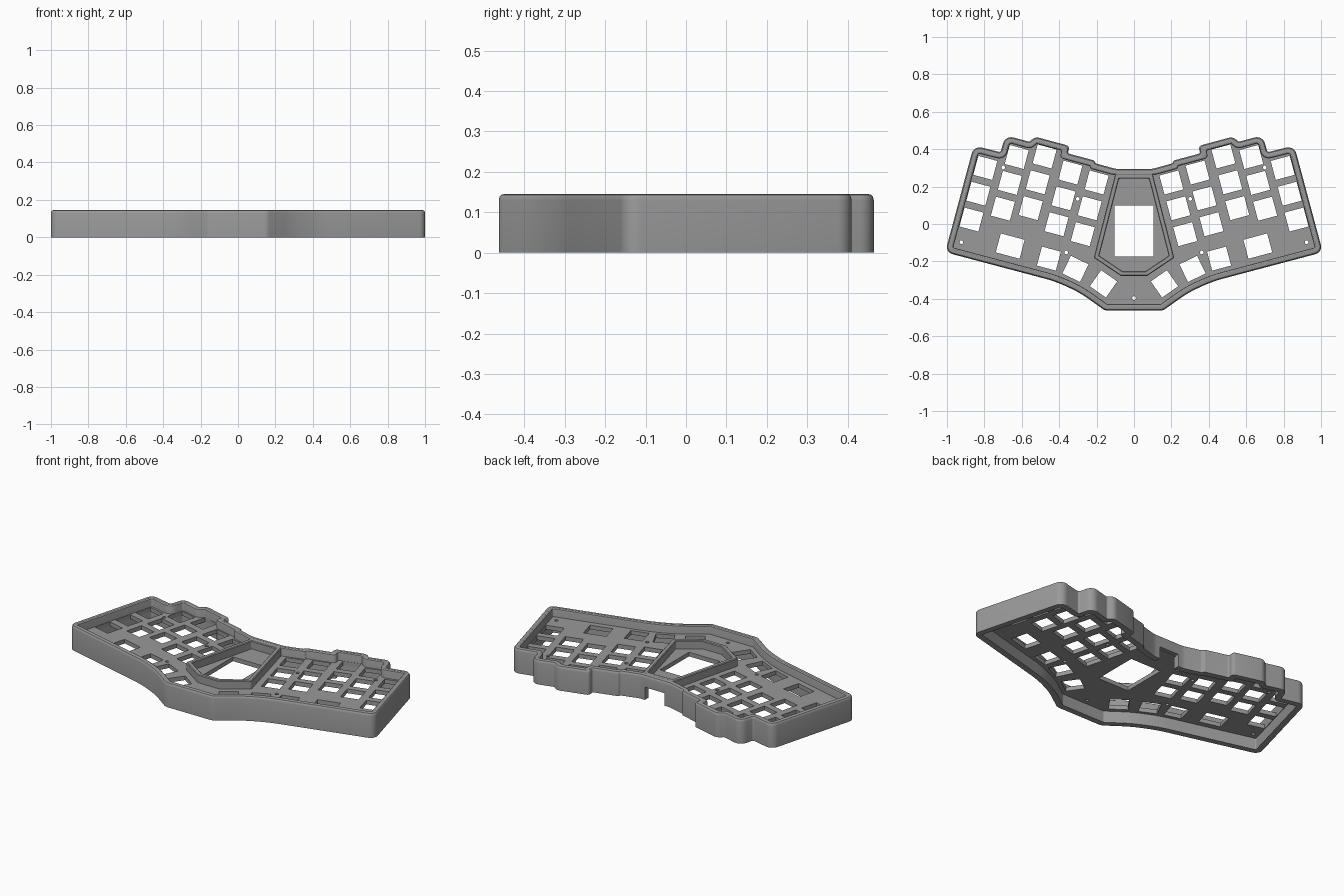
import bpy, bmesh, math
from mathutils import Vector, Matrix

if "Cube" in bpy.data.objects:
    bpy.data.objects.remove(bpy.data.objects["Cube"])

TILT = math.radians(15)
C, S = math.cos(TILT), math.sin(TILT)

grey = bpy.data.materials.new("case grey")
grey.diffuse_color = (0.32, 0.32, 0.32, 1)
grey.use_nodes = True
grey.node_tree.nodes["Principled BSDF"].inputs["Base Color"].default_value = grey.diffuse_color


def tilted(u, v):
    """Point in the tilted frame of the right-hand key columns."""
    return (u * C - v * S, u * S + v * C)


def mirrored(half):
    """Close a right-half outline (x, y, corner radius), anticlockwise."""
    return half + [(-x, y, r) for x, y, r in reversed(half)]


def outline(corners, inset, segs=6):
    """Inset the corners, then round them; always the same point count."""
    n = len(corners)
    p = [Vector(c[:2]) for c in corners]
    moved, turns = [], []
    for i in range(n):
        a = (p[i] - p[i - 1]).normalized()
        b = (p[(i + 1) % n] - p[i]).normalized()
        na, nb = Vector((-a.y, a.x)), Vector((-b.y, b.x))
        moved.append(p[i] + (na + nb) * (inset / (1 + na.dot(nb))))
        turns.append(math.atan2(a.x * b.y - a.y * b.x, a.dot(b)))
    pts = []
    for i in range(n):
        q = moved[i]
        e0, e1 = moved[i - 1] - q, moved[(i + 1) % n] - q
        r = corners[i][2]
        r = max(r - inset, 0.006) if turns[i] > 0 else r + inset
        t = min(r * math.tan(abs(turns[i]) / 2), 0.48 * min(e0.length, e1.length))
        s = q + e0.normalized() * t
        half = abs(turns[i]) / 2
        rad = t / max(math.tan(half), 1e-6)
        inward = (e0.normalized() + e1.normalized()).normalized()
        centre = q + inward * (rad / math.cos(half))
        ds = s - centre
        for k in range(segs + 1):
            f = turns[i] * k / segs
            cf, sf = math.cos(f), math.sin(f)
            pts.append(centre + Vector((ds.x * cf - ds.y * sf, ds.x * sf + ds.y * cf)))
    return pts


def finish(name, bm):
    bmesh.ops.recalc_face_normals(bm, faces=bm.faces)
    me = bpy.data.meshes.new(name)
    bm.to_mesh(me)
    bm.free()
    me.materials.clear()
    me.materials.append(grey)
    ob = bpy.data.objects.new(name, me)
    bpy.context.collection.objects.link(ob)
    return ob


def ring(name, corners, profile):
    """Sweep a closed (inset, z) profile around an outline."""
    bm = bmesh.new()
    loops = [[bm.verts.new((q.x, q.y, z)) for q in outline(corners, d)] for d, z in profile]
    n = len(loops[0])
    for j, lo in enumerate(loops):
        hi = loops[(j + 1) % len(loops)]
        for i in range(n):
            k = (i + 1) % n
            bm.faces.new((lo[i], lo[k], hi[k], hi[i]))
    return finish(name, bm)


def pierced_slab(name, loops, z0, z1):
    """Filled flat curve (first loop outside, the rest holes) given thickness."""
    cu = bpy.data.curves.new(name + "_profile", 'CURVE')
    cu.dimensions, cu.fill_mode, cu.extrude = '2D', 'BOTH', (z1 - z0) / 2
    for pts in loops:
        sp = cu.splines.new('POLY')
        sp.points.add(len(pts) - 1)
        for point, q in zip(sp.points, pts):
            point.co = (q[0], q[1], 0, 1)
        sp.use_cyclic_u = True
    tmp = bpy.data.objects.new(name + "_profile", cu)
    bpy.context.collection.objects.link(tmp)
    dg = bpy.context.evaluated_depsgraph_get()
    me = bpy.data.meshes.new_from_object(tmp.evaluated_get(dg))
    bm = bmesh.new()
    bm.from_mesh(me)
    bmesh.ops.remove_doubles(bm, verts=bm.verts, dist=1e-5)
    bmesh.ops.translate(bm, verts=bm.verts, vec=(0, 0, (z0 + z1) / 2))
    for f in bm.faces:
        f.smooth = False
        f.material_index = 0
    bpy.data.objects.remove(tmp)
    bpy.data.meshes.remove(me)
    return finish(name, bm)


def rect(x, y, w, d, angle=0.0):
    c, s = math.cos(angle), math.sin(angle)
    return [(x + i * w / 2 * c - j * d / 2 * s, y + i * w / 2 * s + j * d / 2 * c)
            for i, j in ((-1, -1), (1, -1), (1, 1), (-1, 1))]


def circle(x, y, r, n=16):
    return [(x + r * math.cos(k * math.tau / n), y + r * math.sin(k * math.tau / n))
            for k in range(n)]


def activate(ob):
    bpy.ops.object.select_all(action='DESELECT')
    ob.select_set(True)
    bpy.context.view_layer.objects.active = ob


def cut(ob, cutter):
    cutter.hide_render = True
    mod = ob.modifiers.new("cut", 'BOOLEAN')
    mod.operation, mod.solver, mod.object = 'DIFFERENCE', 'EXACT', cutter
    activate(ob)
    bpy.ops.object.modifier_apply(modifier=mod.name)
    bpy.data.objects.remove(cutter)


def smooth(ob):
    activate(ob)
    bpy.ops.object.shade_smooth_by_angle(angle=math.radians(30))


# Case outline: front edge, tilted sides, then the stepped column tops
half = [(0.155, -0.463, 0.05), (0.29, -0.367, 0.6), (0.42, -0.307, 0.7)]
for u, v, r in [(0.936, -0.407, 0.04), (0.936, 0.183, 0.045), (0.788, 0.186, 0.012),
                (0.788, 0.28, 0.045), (0.655, 0.28, 0.01), (0.63, 0.314, 0.04),
                (0.440, 0.314, 0.045), (0.440, 0.273, 0.01), (0.292, 0.273, 0.03),
                (0.282, 0.26, 0.01)]:
    half.append((*tilted(u, v), r))
half.append((0.10, 0.295, 0.10))
case = mirrored(half)

# Outer wall with a rounded top rim and a cable notch at the back
wall = ring("outer_wall", case, [
    (0, 0), (0, 0.130), (0.002, 0.138), (0.006, 0.143), (0.013, 0.145),
    (0.027, 0.145), (0.033, 0.141), (0.035, 0.135), (0.035, 0)])
bm = bmesh.new()
bmesh.ops.create_cube(bm, size=1, matrix=Matrix.Translation((0, 0.28, 0.0125))
                      @ Matrix.Diagonal((0.13, 0.12, 0.125, 1)))
cut(wall, finish("notch_cutter", bm))
smooth(wall)

# Openings as (x, y, width, angle); each column has three keys
PITCH, KEY = 0.143, 0.105
keys = []
for x, y in [(0.795, 0.30), (0.627, 0.358), (0.478, 0.361), (0.340, 0.275), (0.200, 0.222)]:
    for row in range(3):
        keys.append((x + S * PITCH * row, y - C * PITCH * row, KEY, 15))
keys += [(0.662, -0.118, 0.132, 15), (0.455, -0.185, KEY, 15),
         (0.313, -0.240, KEY, 26), (0.163, -0.320, KEY, 35)]
screws = [(0.923, -0.097), (0.699, 0.302), (0.300, 0.134), (0.362, -0.152)]
loops = [outline(case, 0.020)]
for side in (1, -1):
    loops += [rect(side * x, y, w, KEY, side * math.radians(a)) for x, y, w, a in keys]
    loops += [circle(side * x, y, 0.010) for x, y in screws]
loops.append(circle(0, -0.396, 0.010))
# Screen opening
loops.append(rect(0, -0.0375, 0.206, 0.275))

# Key plate set inside the wall
pierced_slab("key_plate", loops, 0.070, 0.095)

# Raised frame around the screen bay, joined to the back rim
frame = mirrored([(0.07, -0.278, 0.012), (0.215, -0.18, 0.012), (0.100, 0.268, 0.008)])
smooth(ring("screen_frame", frame, [
    (0, 0.085), (0, 0.139), (0.004, 0.143), (0.022, 0.143), (0.026, 0.139), (0.026, 0.085)]))
